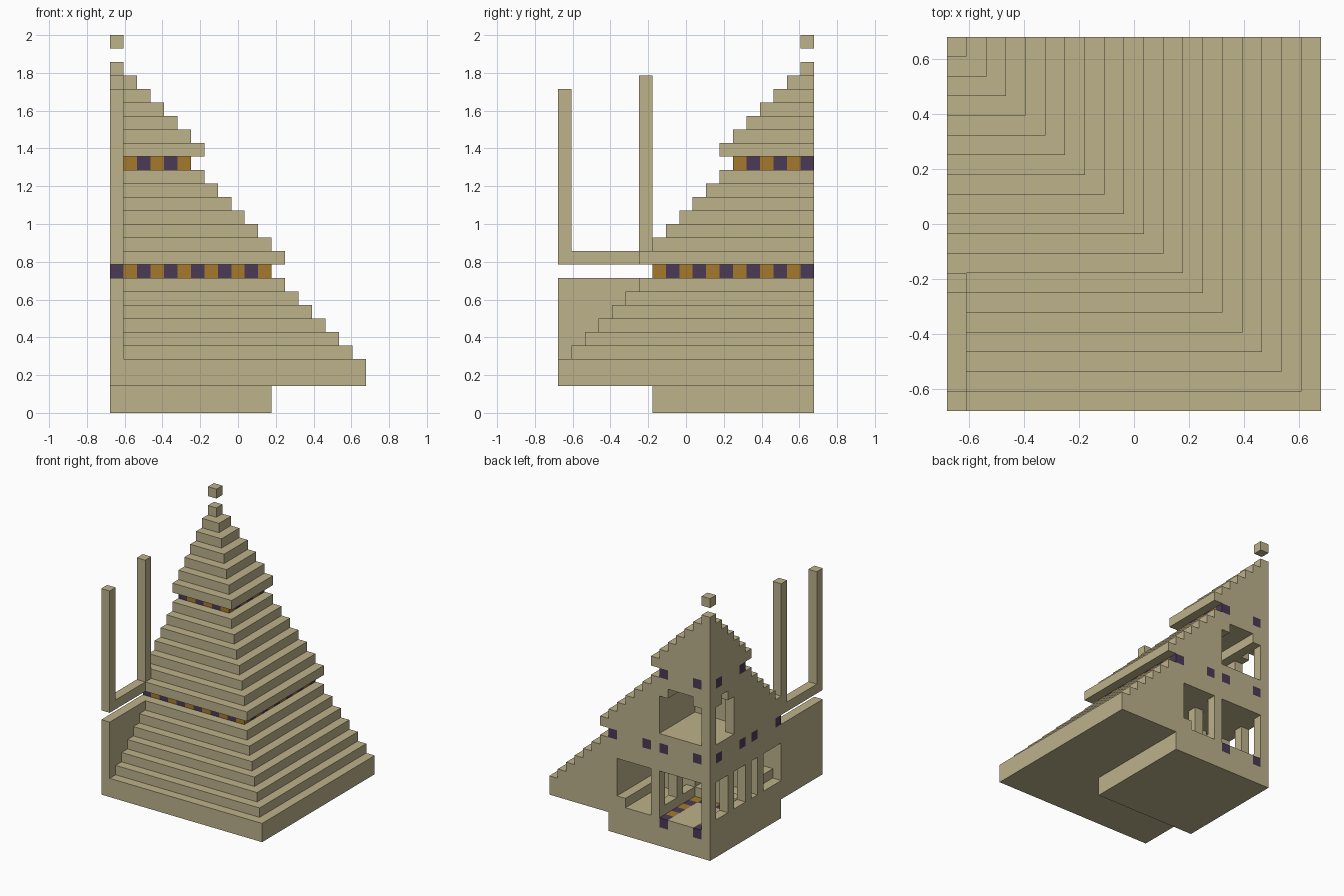
import bpy
import bmesh
from mathutils import Vector

old = bpy.data.objects.get("Cube")
if old:
    bpy.data.objects.remove(old, do_unlink=True)

U = 2 / 28                      # size of one building block
SPAN = 19                       # blocks along each side


def material(name, rgb):
    m = bpy.data.materials.new(name)
    m.use_nodes = True
    m.diffuse_color = (*rgb, 1)
    m.node_tree.nodes["Principled BSDF"].inputs["Base Color"].default_value = (*rgb, 1)
    return m


MATS = [material("sandstone", (0.51, 0.445, 0.26)),
        material("purple_tile", (0.07, 0.043, 0.093)),
        material("ochre_tile", (0.376, 0.195, 0.026))]

cells = {}                      # (i, j, k) -> part; i runs to +x, j to -y, k up


def box_cells(i, j, k):
    return [(a, b, c) for a in range(*i) for b in range(*j) for c in range(*k)]


def fill(part, i, j, k):
    for c in box_cells(i, j, k):
        cells.setdefault(c, part)


def carve(i, j, k):
    for c in box_cells(i, j, k):
        cells.pop(c, None)


def tier(part, size, k0, k1):
    fill(part, (0, size), (0, size), (k0, k1))


# Stepped body: foundation, slab, then shrinking tiers between tile bands
tier("foundation", 12, 0, 2)
tier("ground_slab", 19, 2, 4)
for k in range(4, 10):
    tier("lower_steps", 22 - k, k, k + 1)
tier("lower_tile_band", 12, 10, 11)
for k in range(11, 18):
    tier("middle_steps", 24 - k, k, k + 1)
tier("upper_tile_band", 6, 18, 19)
for k in range(19, 26):
    tier("upper_steps", 26 - k, k, k + 1)
tier("floating_finial", 1, 27, 28)

# Side wall, with a floating rail and two posts above it
fill("side_wall", (0, 1), (0, SPAN), (2, 10))
fill("rail", (0, 1), (12, SPAN), (11, 12))
fill("inner_post", (0, 1), (12, 13), (12, 25))
fill("outer_post", (0, 1), (18, 19), (12, 24))

# Lower rooms
carve((1, 6), (0, 6), (3, 8))
carve((7, 11), (0, 6), (3, 8))
carve((1, 6), (7, 12), (3, 8))
# Windows in the outer side wall and the partitions
for a, b in ((1, 3), (4, 6)):
    carve((0, 1), (a, b), (4, 8))
    carve((6, 7), (a, b), (4, 8))
    carve((a, b), (6, 7), (4, 8))
carve((0, 1), (7, 8), (4, 8))
carve((0, 1), (9, 12), (4, 8))
# Benches
fill("room_bench", (10, 11), (0, 6), (3, 4))
fill("hall_bench", (1, 6), (10, 12), (3, 5))

# Upper room with raised ceiling and arched side window
carve((1, 6), (0, 6), (12, 16))
carve((2, 5), (0, 5), (16, 17))
carve((0, 1), (1, 4), (12, 16))
carve((0, 1), (2, 3), (16, 17))


def colour(i, j, k):
    """Chequered tile lines on the two bands and the lower floor."""
    if k == 2:
        tiled = 1 <= i <= 5 and j <= 5 and (i in (1, 5) or j == 5)
    elif k in (10, 18):
        lines = (1, 5, 7, 11) if k == 10 else (1, 5)
        tiled = i in lines or j in lines
    else:
        tiled = False
    if not tiled:
        return 0
    return 1 if (i + j) % 2 else 2


def place(i, j, k):
    return ((i - SPAN / 2) * U, (SPAN / 2 - j) * U, k * U)


def build(part):
    bm = bmesh.new()
    for c, owner in cells.items():
        if owner != part:
            continue
        for axis in range(3):
            for side in (0, 1):
                n = list(c)
                n[axis] += 1 if side else -1
                if tuple(n) in cells:
                    continue
                # Exposed face of this block, wound to face outward
                p, q = [x for x in range(3) if x != axis]
                corners = []
                for dp, dq in ((0, 0), (1, 0), (1, 1), (0, 1)):
                    v = list(c)
                    v[axis] += side
                    v[p] += dp
                    v[q] += dq
                    corners.append(bm.verts.new(place(*v)))
                f = bm.faces.new(corners)
                f.material_index = colour(*c)
                out = Vector([b - a for a, b in zip(place(*c), place(*n))])
                f.normal_update()
                if f.normal.dot(out) < 0:
                    f.normal_flip()
    bmesh.ops.remove_doubles(bm, verts=bm.verts, dist=U / 100)
    # Merge flat areas of one colour into single faces
    bmesh.ops.dissolve_limit(bm, angle_limit=0.02, verts=bm.verts,
                             edges=bm.edges, delimit={'MATERIAL'})
    mesh = bpy.data.meshes.new(part)
    bm.to_mesh(mesh)
    bm.free()
    for m in MATS:
        mesh.materials.append(m)
    bpy.context.collection.objects.link(bpy.data.objects.new(part, mesh))


for name in dict.fromkeys(cells.values()):
    build(name)
